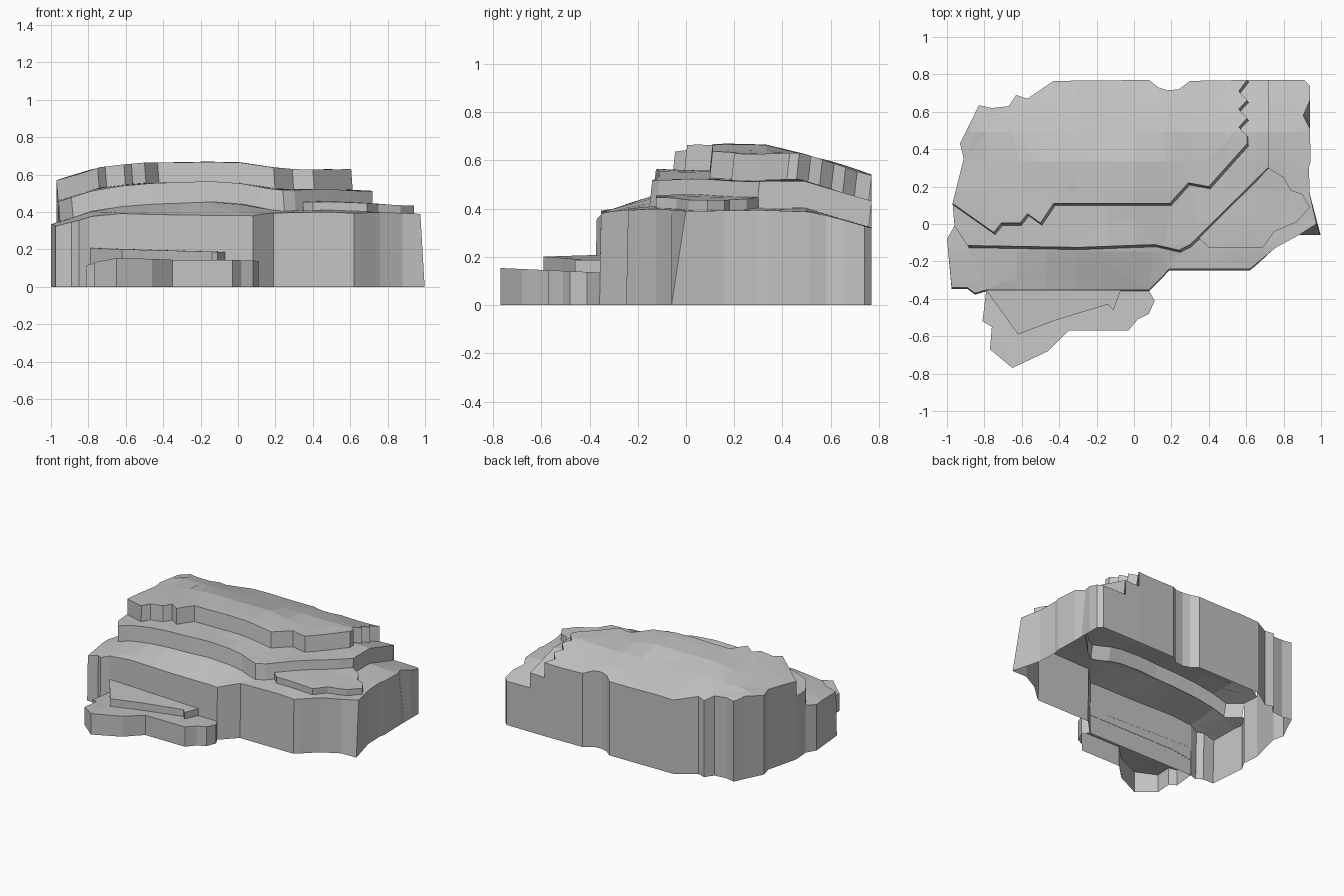
import bpy, bmesh
from math import sin
from mathutils import Vector

cube = bpy.data.objects.get("Cube")
if cube:
    bpy.data.objects.remove(cube)

stone = bpy.data.materials.new("grey stone")
stone.use_nodes = True
stone.diffuse_color = (0.55, 0.55, 0.55, 1)
stone.node_tree.nodes["Principled BSDF"].inputs["Base Color"].default_value = (0.55, 0.55, 0.55, 1)

STEP = 0.11
CUT = 0.16


def lerp(points, t):
    """Piecewise linear profile."""
    if t <= points[0][0]:
        return points[0][1]
    for (a, u), (b, v) in zip(points, points[1:]):
        if t <= b:
            return u + (v - u) * (t - a) / (b - a)
    return points[-1][1]


# Ridge along the width, a limit that slopes to the back, and a dip at the front
RIDGE = [(-1, .335), (-.75, .42), (-.45, .442), (-.2, .455), (0, .443), (.2, .415), (.6, .405), (1, .39)]
LIMIT = [(.2, .455), (.35, .44), (.45, .413), (.6, .372), (.77, .318)]
DIP = [(-.36, -.075), (-.13, 0)]


def rolling(lift):
    """Height of the weathered slope, raised by a terrace lift."""
    def height(x, y):
        slope = 1.5 if x > -.1 else .8
        dip = lerp(DIP, y) * max(.2, 1 - slope * abs(x + .1))
        noise = .006 * sin(9 * x + 5 * y) * sin(8 * y - 3 * x)
        return min(lerp(RIDGE, x) + dip, lerp(LIMIT, y)) + lift + noise
    return height


def ground(x, y):
    return 0.0


# Where the foot of a wall sits below its top edge
def plumb(x, y):
    return x, y


def leaning(x, y):
    return (x + .008 if x < .7 else x), y - .012


def cliff_foot(x, y):
    if x > .96 and y < .1:
        return .998, -.06
    if x > .9 and .5 < y < .7:
        return .94, y
    return x, (y - .008 if y < -.2 else y)


def slice_grid(bm):
    """Cut the flat outline into a coarse grid so it can follow the slope."""
    for axis in (Vector((1, 0, 0)), Vector((0, 1, 0))):
        for i in range(-6, 7):
            bmesh.ops.bisect_plane(bm, geom=bm.verts[:] + bm.edges[:] + bm.faces[:],
                                   plane_co=axis * (i * CUT + .013), plane_no=axis)


def build(name, outline, top, walls):
    """Top surface over an outline, plus walls given as (path, bottom height, foot)."""
    bm = bmesh.new()
    bm.faces.new([bm.verts.new((x, y, 0)) for x, y in outline])
    bmesh.ops.triangulate(bm, faces=bm.faces[:])
    slice_grid(bm)
    for v in bm.verts:
        v.co.z = top(v.co.x, v.co.y)
    for path, bottom, foot in walls:
        strip = bmesh.new()
        verts = [strip.verts.new((x, y, 0)) for x, y in path]
        for a, b in zip(verts, verts[1:]):
            strip.edges.new((a, b))
        slice_grid(strip)
        for e in strip.edges:
            ends = [v.co for v in e.verts]
            quad = [(p.x, p.y, top(p.x, p.y)) for p in ends]
            for p in reversed(ends):
                fx, fy = foot(p.x, p.y)
                quad.append((fx, fy, bottom(fx, fy)))
            bm.faces.new([bm.verts.new(c) for c in quad])
        strip.free()
    bmesh.ops.remove_doubles(bm, verts=bm.verts[:], dist=.0005)
    bmesh.ops.recalc_face_normals(bm, faces=bm.faces[:])
    if sum(f.normal.z * f.calc_area() for f in bm.faces) < 0:
        bmesh.ops.reverse_faces(bm, faces=bm.faces[:])
    mesh = bpy.data.meshes.new(name)
    bm.to_mesh(mesh)
    bm.free()
    mesh.materials.append(stone)
    bpy.context.collection.objects.link(bpy.data.objects.new(name, mesh))


# Step lines between terraces, running from the left edge to the back edge
lower_step = [(-.96, -.01), (-.89, -.115), (-.3, -.125), (.11, -.11), (.24, -.14), (.3, -.11),
              (.72, .305), (.72, .77)]
upper_step = [(-.97, .11), (-.75, -.045), (-.71, .005), (-.61, .005), (-.57, .055), (-.5, .005), (-.43, .11),
              (.19, .11), (.29, .22), (.4, .2), (.605, .43)]
upper_step += [(.56 if i % 2 else .605, .47 + .048 * i) for i in range(6)] + [(.605, .77)]

# Outer cliff edge, split where the step lines meet it
front_edge = [lower_step[0], (-1, -.08), (-.975, -.34), (-.89, -.34), (-.85, -.37), (-.79, -.352),
              (.08, -.352), (.19, -.24), (.62, -.24), (.76, -.125), (.88, -.06), (.975, 0),
              (.94, .16), (.935, .3), (.945, .34), (.94, .51), (.905, .58), (.94, .66), (.94, .74),
              (.91, .77), lower_step[-1]]
back_edge = [upper_step[-1], (.3, .765), (.24, .72), (.18, .715), (.13, .73), (.08, .77), (-.43, .765),
             (-.57, .67), (-.63, .69), (-.67, .63), (-.76, .62), (-.83, .635), (-.87, .55), (-.93, .43),
             (-.91, .35), upper_step[0]]

base, middle, summit = (rolling(STEP * i) for i in range(3))
build("base_rock", front_edge + lower_step[-2:0:-1], base, [(front_edge, ground, cliff_foot)])
build("middle_terrace", lower_step + upper_step[::-1], middle,
      [(lower_step, base, leaning), ([upper_step[0], lower_step[0]], ground, plumb),
       ([lower_step[-1], upper_step[-1]], ground, plumb)])
build("top_terrace", upper_step + back_edge[1:-1], summit,
      [(upper_step, middle, leaning), (back_edge, ground, plumb)])

# Thin slab lying on the right end of the base
slab = [(.34, -.07), (.4, -.125), (.69, -.125), (.75, -.04), (.87, .01), (.94, .09), (.9, .16),
        (.84, .18), (.8, .25), (.72, .3)]
build("side_slab", slab, rolling(.045), [(slab + slab[:1], rolling(0), plumb)])


# Two low ledges at the foot of the front cliff
def ledge_top(x, y):
    return .135 - .045 * (y + .36) - .2 * max(0, -.68 - x)


def slab_top(x, y):
    return .188 - .03 * x + .01 * y


ledge = [(-.79, -.355), (-.81, -.52), (-.76, -.55), (-.77, -.67), (-.65, -.77), (-.46, -.68),
         (-.35, -.57), (-.03, -.57), (.02, -.51), (.08, -.48), (.11, -.41), (.08, -.355)]
build("front_ledge", ledge, ledge_top, [(ledge, ground, plumb)])
step = [(-.79, -.355), (-.62, -.59), (-.42, -.515), (-.14, -.43), (-.11, -.46), (-.07, -.355)]
build("front_ledge_slab", step, slab_top, [(step, ledge_top, plumb)])
